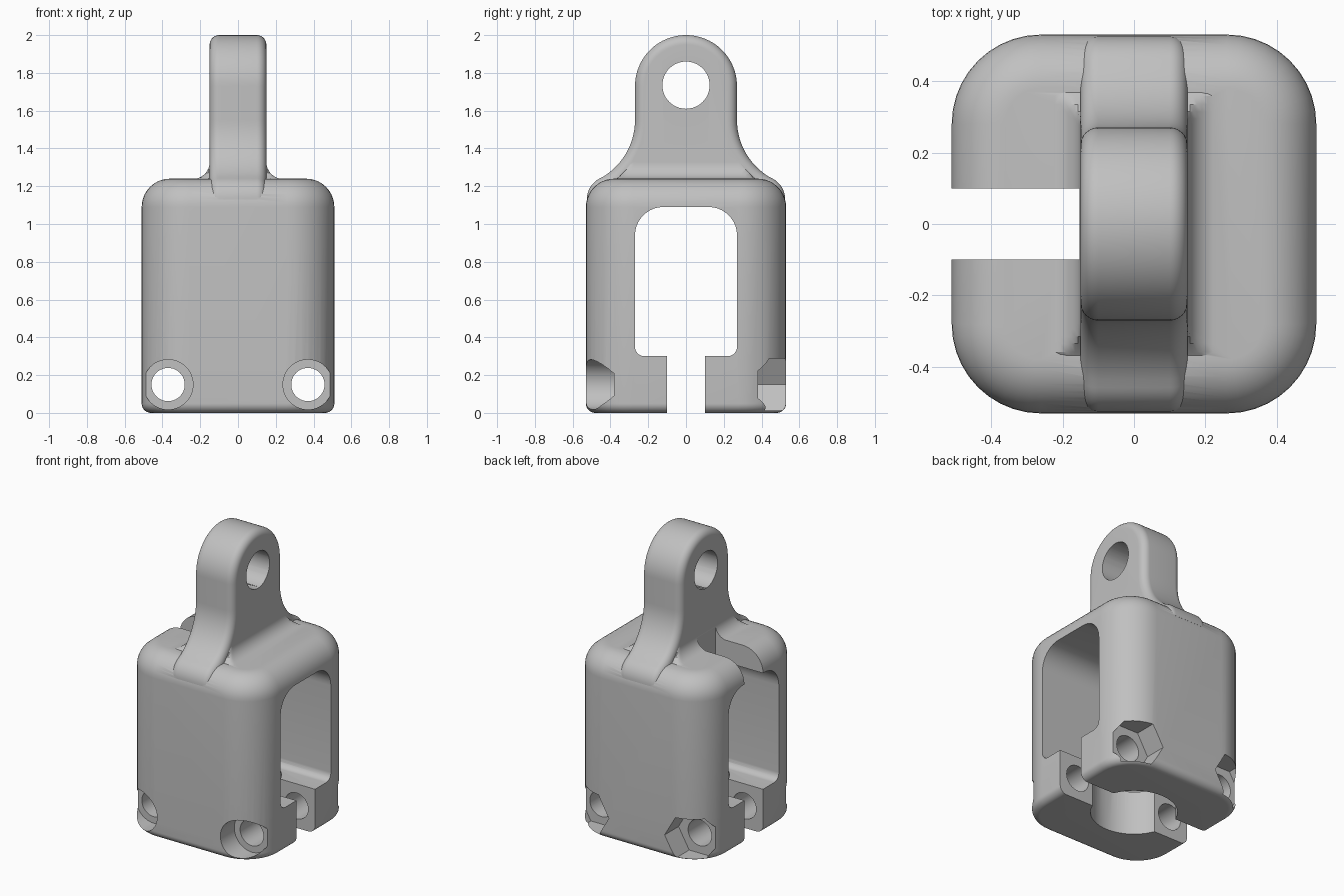
import bpy, bmesh
from math import sin, cos, pi, radians, sqrt

if "Cube" in bpy.data.objects:
    bpy.data.objects.remove(bpy.data.objects["Cube"], do_unlink=True)

grey = bpy.data.materials.new("light grey")
grey.use_nodes = True
grey.diffuse_color = (0.53, 0.53, 0.53, 1)
grey.node_tree.nodes["Principled BSDF"].inputs["Base Color"].default_value = (0.53, 0.53, 0.53, 1)


def arc(cx, cy, r, a0, a1, n):
    """Points on an arc with their outward normals left implicit."""
    return [(cx + r * cos(radians(a0 + (a1 - a0) * i / n)),
             cy + r * sin(radians(a0 + (a1 - a0) * i / n))) for i in range(n + 1)]


def rounded_rect(x0, x1, y0, y1, r_low, r_high, n=10):
    return (arc(x1 - r_high, y1 - r_high, r_high, 0, 90, n)
            + arc(x0 + r_high, y1 - r_high, r_high, 90, 180, n)
            + arc(x0 + r_low, y0 + r_low, r_low, 180, 270, n)
            + arc(x1 - r_low, y0 + r_low, r_low, 270, 360, n))


def loft(name, rings):
    """Skin closed rings of 3D points and cap both ends."""
    bm = bmesh.new()
    loops = [[bm.verts.new(p) for p in ring] for ring in rings]
    for a, b in zip(loops, loops[1:]):
        for i in range(len(a)):
            j = (i + 1) % len(a)
            bm.faces.new((a[i], a[j], b[j], b[i]))
    bm.faces.new(loops[0])
    bm.faces.new(loops[-1])
    bmesh.ops.remove_doubles(bm, verts=bm.verts, dist=1e-5)
    bmesh.ops.dissolve_degenerate(bm, edges=bm.edges, dist=1e-5)
    bmesh.ops.recalc_face_normals(bm, faces=bm.faces)
    mesh = bpy.data.meshes.new(name)
    bm.to_mesh(mesh)
    bm.free()
    mesh.materials.append(grey)
    ob = bpy.data.objects.new(name, mesh)
    bpy.context.collection.objects.link(ob)
    return ob


def prism(name, outline, axis, start, end):
    place = {"x": lambda p, t: (t, p[0], p[1]),
             "y": lambda p, t: (p[0], t, p[1]),
             "z": lambda p, t: (p[0], p[1], t)}[axis]
    return loft(name, [[place(p, t) for p in outline] for t in (start, end)])


def combine(target, tool, operation):
    mod = target.modifiers.new(operation, "BOOLEAN")
    mod.operation, mod.solver, mod.object = operation, "EXACT", tool
    bpy.context.view_layer.objects.active = target
    bpy.ops.object.modifier_apply(modifier=mod.name)
    bpy.data.objects.remove(tool, do_unlink=True)


# Body: rounded block, with small bottom and large top edge rounding
HX, HY, TOP = 0.51, 0.53, 1.24
levels = []
for r, z, a0, a1 in ((0.05, 0.05, -90, 0), (0.15, TOP - 0.15, 0, 90)):
    levels += [(r - px, pz) for px, pz in arc(0, z, r, a0, a1, 10)]
bracket = loft("clamp_bracket", [
    [(x, y, z) for x, y in rounded_rect(-HX + d, HX - d, -HY + d, HY - d,
                                        0.25 - d, 0.25 - d)]
    for d, z in levels])

# Lug: flared outline stacked across its thickness, with rounded rim and side fillets
W, RIM, FIL = 0.15, 0.05, 0.09


def lug_outline(inset):
    flare = arc(0.4, 1.13, 0.125 - inset, 0, 62.4, 10)
    flare += arc(0.62, 1.55, 0.35 + inset, 242.4, 180, 14)[1:]
    dome = arc(0, 1.73, 0.27 - inset, 0, 180, 40)
    return flare + dome + [(-y, z) for y, z in reversed(flare)]


half = []
for i in range(9):
    a = pi / 2 * i / 8
    half.append((W - RIM + RIM * sin(a), RIM * (1 - cos(a)), 9))
for i in range(9):
    a = pi / 2 * i / 8
    half.append((W + FIL * (1 - cos(a)), RIM, TOP - 0.002 + FIL * (1 - sin(a))))
stations = [(-u, d, top) for u, d, top in reversed(half)] + half
lug = loft("lug", [[(x, y, min(z, top)) for y, z in lug_outline(d)]
                   for x, d, top in stations])
combine(bracket, lug, "UNION")

# Openings: side window, bottom slit, top slot, bottom bore, lug eye
cutters = [
    prism("window", rounded_rect(-0.27, 0.27, 0.3, 1.09, 0.05, 0.15), "x", -1, 1),
    prism("slit", [(-0.1, -0.1), (0.1, -0.1), (0.1, 0.4), (-0.1, 0.4)], "x", -1, 1),
    prism("top_slot", [(-0.1, 0.9), (0.1, 0.9), (0.1, 1.4), (-0.1, 1.4)], "x", -1, -W - 0.002),
    prism("bore", arc(0, 0, 0.268, 0, 360, 64)[:-1], "z", -0.1, 0.4),
    prism("eye", arc(0, 1.735, 0.125, 0, 360, 48)[:-1], "x", -1, 1),
]

# Clamp screws: through holes, round recesses in front, hexagonal ones behind
for x in (-0.37, 0.37):
    cutters += [
        prism("screw_hole", arc(x, 0.15, 0.088, 0, 360, 40)[:-1], "y", -1, 1),
        prism("head_recess", arc(x, 0.15, 0.132, 0, 360, 48)[:-1], "y", -1, -0.38),
        prism("nut_recess", arc(x, 0.15, 0.16, 0, 360, 6)[:-1], "y", 0.38, 1),
    ]
for cutter in cutters:
    combine(bracket, cutter, "DIFFERENCE")

bpy.ops.object.select_all(action="DESELECT")
bracket.select_set(True)
bpy.context.view_layer.objects.active = bracket
bpy.ops.object.shade_smooth_by_angle(angle=radians(30))
